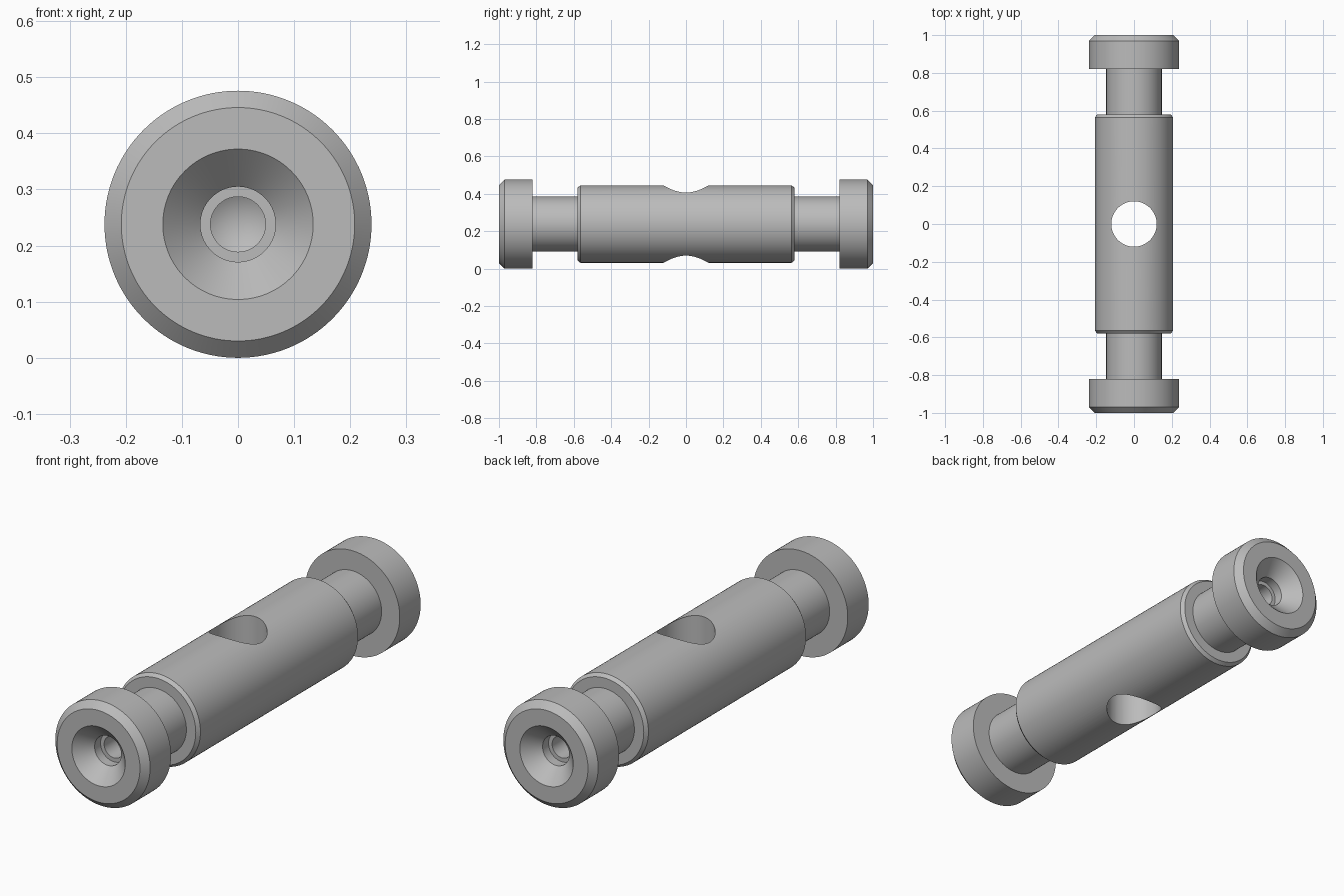
import bpy, bmesh, math
from mathutils import Matrix, Vector

cube = bpy.data.objects.get("Cube")
if cube:
    bpy.data.objects.remove(cube, do_unlink=True)

AXIS_Z = 0.238   # height of the pin's axis
SEGMENTS = 128

steel = bpy.data.materials.new("grey steel")
steel.use_nodes = True
colour = (0.5, 0.5, 0.5, 1)
steel.diffuse_color = colour
steel.node_tree.nodes["Principled BSDF"].inputs["Base Color"].default_value = colour


def make_object(name, bm):
    bmesh.ops.recalc_face_normals(bm, faces=bm.faces[:])
    mesh = bpy.data.meshes.new(name)
    bm.to_mesh(mesh)
    bm.free()
    mesh.materials.append(steel)
    obj = bpy.data.objects.new(name, mesh)
    bpy.context.collection.objects.link(obj)
    return obj


def lathe_y(name, profile):
    """Spin (radius, y) points around the lengthwise axis."""
    bm = bmesh.new()
    verts = [bm.verts.new((r, y, AXIS_Z)) for r, y in profile]
    edges = [bm.edges.new(pair) for pair in zip(verts, verts[1:])]
    bmesh.ops.spin(bm, geom=verts + edges, cent=(0, 0, AXIS_Z), axis=(0, 1, 0),
                   angle=math.tau, steps=SEGMENTS, use_duplicate=False)
    bmesh.ops.remove_doubles(bm, verts=bm.verts[:], dist=0.0001)
    return make_object(name, bm)


# Half outline from the middle outwards, then into the stepped centre bore
half = [
    (0.207, 0.565), (0.194, 0.58),                   # barrel and its chamfer
    (0.147, 0.58), (0.147, 0.82),                    # neck
    (0.238, 0.82), (0.238, 0.97), (0.208, 1.0),      # end collar
    (0.134, 1.0), (0.067, 0.933), (0.067, 0.89),     # countersink and step
    (0.049, 0.89), (0.049, 0.70), (0.0, 0.672),      # drilled bore
]
pin = lathe_y("pin_shaft", [(r, -y) for r, y in reversed(half)] + half)

# Vertical cross hole through the barrel
bm = bmesh.new()
bmesh.ops.create_cone(bm, cap_ends=True, segments=96, radius1=0.12, radius2=0.12,
                      depth=1, matrix=Matrix.Translation(Vector((0, 0, AXIS_Z))))
cutter = make_object("cross_hole_cutter", bm)
cutter.hide_render = True

cut = pin.modifiers.new("cross_hole", 'BOOLEAN')
cut.operation = 'DIFFERENCE'
cut.solver = 'EXACT'
cut.object = cutter

for other in bpy.context.selected_objects:
    other.select_set(False)
bpy.context.view_layer.objects.active = pin
pin.select_set(True)
bpy.ops.object.modifier_apply(modifier=cut.name)
bpy.data.objects.remove(cutter, do_unlink=True)
bpy.ops.object.shade_smooth_by_angle(angle=math.radians(25))
